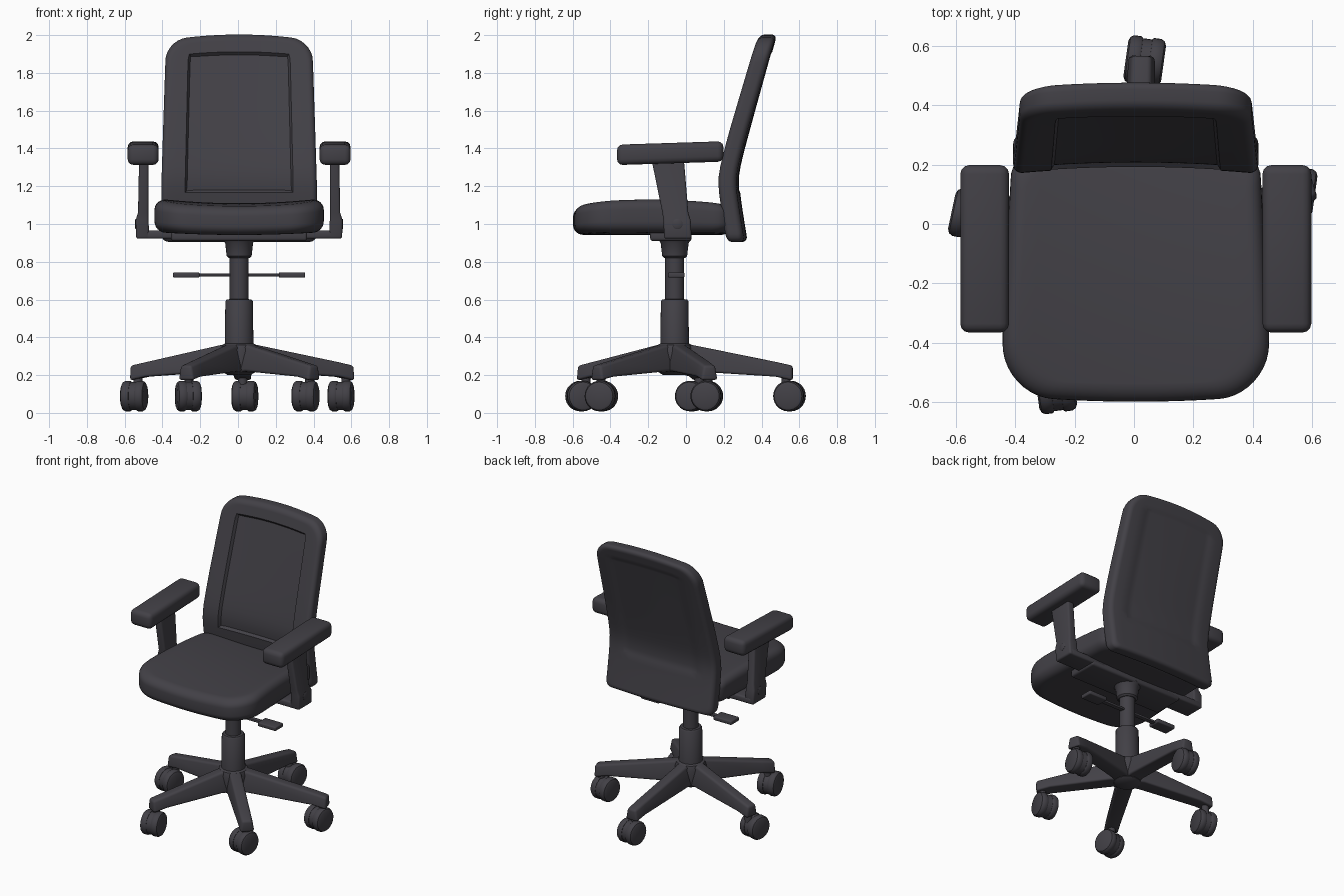
import bpy, bmesh, math
from mathutils import Matrix, Vector

cube = bpy.data.objects.get("Cube")
if cube:
    bpy.data.objects.remove(cube, do_unlink=True)

COLOR = (0.055, 0.052, 0.062, 1)
charcoal = bpy.data.materials.new("charcoal")
charcoal.use_nodes = True
charcoal.diffuse_color = COLOR
charcoal.node_tree.nodes["Principled BSDF"].inputs["Base Color"].default_value = COLOR
MID = 0.006  # centre line of the chair


def finish(name, bm, matrix=Matrix(), angle=35):
    bmesh.ops.recalc_face_normals(bm, faces=bm.faces)
    bm.transform(matrix)
    mesh = bpy.data.meshes.new(name)
    bm.to_mesh(mesh)
    bm.free()
    mesh.materials.append(charcoal)
    obj = bpy.data.objects.new(name, mesh)
    bpy.context.collection.objects.link(obj)
    bpy.ops.object.select_all(action='DESELECT')
    obj.select_set(True)
    bpy.context.view_layer.objects.active = obj
    bpy.ops.object.shade_smooth_by_angle(angle=math.radians(angle))


def loft(name, rings, bevel=0.0, matrix=Matrix()):
    """Skin a list of equal-length point rings and round the hard edges."""
    bm = bmesh.new()
    loops = [[bm.verts.new(p) for p in ring] for ring in rings]
    n = len(loops[0])
    for a, b in zip(loops, loops[1:]):
        for i in range(n):
            j = (i + 1) % n
            bm.faces.new((a[i], a[j], b[j], b[i]))
    bm.faces.new(loops[0])
    bm.faces.new(loops[-1])
    bmesh.ops.recalc_face_normals(bm, faces=bm.faces)
    if bevel:
        edges = [e for e in bm.edges if e.calc_face_angle(0) > 0.5]
        bmesh.ops.bevel(bm, geom=edges, offset=bevel, segments=3, profile=0.5, affect='EDGES')
    finish(name, bm, matrix)


def lathe(name, profile, matrix=Matrix(), n=32):
    rings = [[(r * math.cos(math.tau * i / n), r * math.sin(math.tau * i / n), z)
              for i in range(n)] for r, z in profile]
    loft(name, rings, 0, matrix)


def block(name, x, y, z, bevel, shift=0.0):
    """Rounded box; shift raises its +y end."""
    rings = [[(x[0], py, z[0] + s), (x[1], py, z[0] + s), (x[1], py, z[1] + s), (x[0], py, z[1] + s)]
             for py, s in ((y[0], 0), (y[1], shift))]
    loft(name, rings, bevel)


def slab(name, v_range, width, corners, thick, r, place, panel=None, nu=16, nv=32):
    """Cushion with a rounded plan outline and rounded rim, bent by place()."""
    lo, hi = v_range
    mid, half = (lo + hi) / 2, (hi - lo) / 2

    def point(i, j, inset, d):
        v = mid - half * math.cos(math.pi * j / nv)
        w = width(v)
        for gap, c in ((v - lo, corners[0]), (hi - v, corners[1])):
            if gap < c:
                w -= c - math.sqrt(max(0, c * c - (c - gap) ** 2))
        x = (2 * i / nu - 1) * w * (1 - inset / width(mid))
        return place(x, mid + (v - mid) * (1 - inset / half), d)

    bm = bmesh.new()
    rim = [(i, 0) for i in range(nu)] + [(nu, j) for j in range(nv)]
    rim += [(i, nv) for i in range(nu, 0, -1)] + [(0, j) for j in range(nv, 0, -1)]
    steps = [k * math.pi / 12 for k in range(7)]
    layers = [(r * (1 - math.sin(a)), r * (1 - math.cos(a))) for a in steps]
    layers += [(s, thick - d) for s, d in reversed(layers)]
    loops, recessed = [], []
    for k, (inset, d) in enumerate(layers):
        if k in (0, len(layers) - 1):
            grid = {(i, j): bm.verts.new(point(i, j, inset, d))
                    for i in range(nu + 1) for j in range(nv + 1)}
            group = []
            for i in range(nu):
                for j in range(nv):
                    f = bm.faces.new((grid[i, j], grid[i + 1, j], grid[i + 1, j + 1], grid[i, j + 1]))
                    if panel and panel[0] <= i < nu - panel[0] and panel[1] <= j < panel[2]:
                        group.append(f)
            recessed.append(group)
            loops.append([grid[p] for p in rim])
        else:
            loops.append([bm.verts.new(point(i, j, inset, d)) for i, j in rim])
    for a, b in zip(loops, loops[1:]):
        for i in range(len(rim)):
            j = (i + 1) % len(rim)
            bm.faces.new((a[i], a[j], b[j], b[i]))
    bmesh.ops.recalc_face_normals(bm, faces=bm.faces)
    if panel:
        for group, depth in zip(recessed, panel[3:]):
            bmesh.ops.inset_region(bm, faces=group, thickness=0.012, depth=-depth)
    finish(name, bm, Matrix.Translation((MID, 0, 0)), 40)


# Seat cushion: dished across, falling away at front and back
def seat_place(x, y, d):
    bow = (x / 0.44) ** 2
    top = 1.11 + 0.025 * bow - 0.024 * ((y + 0.18) / 0.42) ** 2
    bottom = 0.942 + 0.015 * bow
    front = max(0, -0.2 - y) / 0.37
    return (x, y - 0.022 * front * (1 - bow), top + (bottom - top) * d / 0.17)


slab("seat", (-0.575, 0.24), lambda y: 0.448 - 0.03 * max(0, (y + 0.35) / 0.55),
     (0.17, 0.08), 0.17, 0.055, seat_place)


# Backrest: kinked at the lumbar, wrapped forward at the sides, recessed panel
def back_place(x, z, d):
    t = z - 1.24
    y = 0.173 + 0.055 * t + 0.225 * math.hypot(t, 0.07)
    arch = 0.03 * (x / 0.38) ** 2
    return (x, y + d - 0.55 * arch, z - arch * max(0, (z - 1.5) / 0.5))


slab("backrest", (0.905, 2.003), lambda z: 0.412 - 0.022 * max(0, (z - 1.2) / 0.7),
     (0.04, 0.11), 0.095, 0.03, back_place, panel=(2, 10, 27, 0.018, 0.004))

# Under-seat plate and gas column
HUB = Vector((MID, -0.06, 0))
centre = Matrix.Translation(HUB)
block("seat_plate", (MID - 0.36, MID + 0.36), (-0.19, 0.03), (0.91, 0.965), 0.015)
lathe("column_collar", [(0.055, 0.82), (0.066, 0.83), (0.074, 0.9), (0.09, 0.92), (0.09, 0.95)], centre)
lathe("column_piston", [(0.05, 0.58), (0.05, 0.84)], centre)
lathe("column_sleeve", [(0.076, 0.33), (0.073, 0.59), (0.066, 0.6), (0.05, 0.602)], centre)
lathe("base_hub", [(0.06, 0.2), (0.085, 0.215), (0.1, 0.33), (0.09, 0.36), (0.07, 0.37)], centre)

for s, side in ((-1, "right"), (1, "left")):
    def mx(*xs):
        return sorted(s * x + MID for x in xs)

    # Height levers with flat paddles
    block(side + "_lever_rod", mx(0.02, 0.23), (-0.065, -0.035), (0.722, 0.738), 0.004)
    block(side + "_lever_paddle", mx(0.21, 0.35), (-0.095, -0.008), (0.716, 0.744), 0.007)

    # Armrests
    block(side + "_arm_pad", mx(0.426, 0.59), (-0.365, 0.198), (1.312, 1.42), 0.03, 0.018)
    sections = ((0.922, 0.475, 0.545, -0.115, 0.03), (1.02, 0.48, 0.548, -0.12, 0.025),
                (1.06, 0.48, 0.535, -0.125, 0.012), (1.33, 0.48, 0.53, -0.18, -0.01))
    rings = []
    for z, inner, outer, y0, y1 in sections:
        x0, x1 = mx(inner, outer)
        rings.append([(x0, y0, z), (x1, y0, z), (x1, y1, z), (x0, y1, z)])
    loft(side + "_arm_post", rings, 0.012)
    block(side + "_arm_bracket", mx(0.25, 0.53), (-0.115, 0.03), (0.922, 0.965), 0.012)
    lathe(side + "_arm_knob", [(0.027, 0), (0.027, 0.006), (0.022, 0.009)],
          Matrix.Translation((s * 0.542 + MID, -0.045, 1.0)) @ Matrix.Rotation(s * math.pi / 2, 4, 'Y'), 20)

# Five-star base: leg tip, caster position, caster yaw
STAR = (((0.025, 0.53), (0.036, 0.548), -8), ((-0.53, 0.07), (-0.55, 0.03), -12),
        ((-0.26, -0.53), (-0.263, -0.553), 8), ((0.38, -0.45), (0.357, -0.448), -12),
        ((0.572, 0.115), (0.545, 0.11), -8))
for k, (tip, spot, yaw) in enumerate(STAR, 1):
    reach = Vector((tip[0], tip[1], 0)) - HUB
    length = reach.length + 0.035
    turn = centre @ Matrix.Rotation(math.atan2(reach.y, reach.x), 4, 'Z')
    shape = ((0.02, 0.055, 0.04, 0.21, 0.37), (0.1, 0.055, 0.036, 0.22, 0.358),
             (length - 0.09, 0.05, 0.034, 0.192, 0.27), (length, 0.046, 0.032, 0.172, 0.25))
    loft(f"base_leg_{k}", [[(d, -wb, z0), (d, wb, z0), (d, wt, z1), (d, -wt, z1)]
                           for d, wb, wt, z0, z1 in shape], 0.014, turn)

    # Twin-wheel caster
    frame = Matrix.Translation((spot[0], spot[1], 0.089)) @ Matrix.Rotation(math.radians(yaw), 4, 'Z')
    axle = frame @ Matrix.Rotation(math.pi / 2, 4, 'Y')
    lathe(f"caster_stem_{k}", [(0.024, 0.02), (0.024, 0.13)],
          Matrix.Translation((tip[0], tip[1], 0.087)), 16)
    lathe(f"caster_body_{k}", [(0.075, -0.025), (0.075, 0.025)], axle, 28)
    for s, side in ((-1, "right"), (1, "left")):
        lathe(f"caster_wheel_{side}_{k}",
              [(0.06, 0.014 * s), (0.077, 0.016 * s), (0.081, 0.022 * s), (0.081, 0.046 * s),
               (0.074, 0.058 * s), (0.06, 0.064 * s)], axle, 28)
